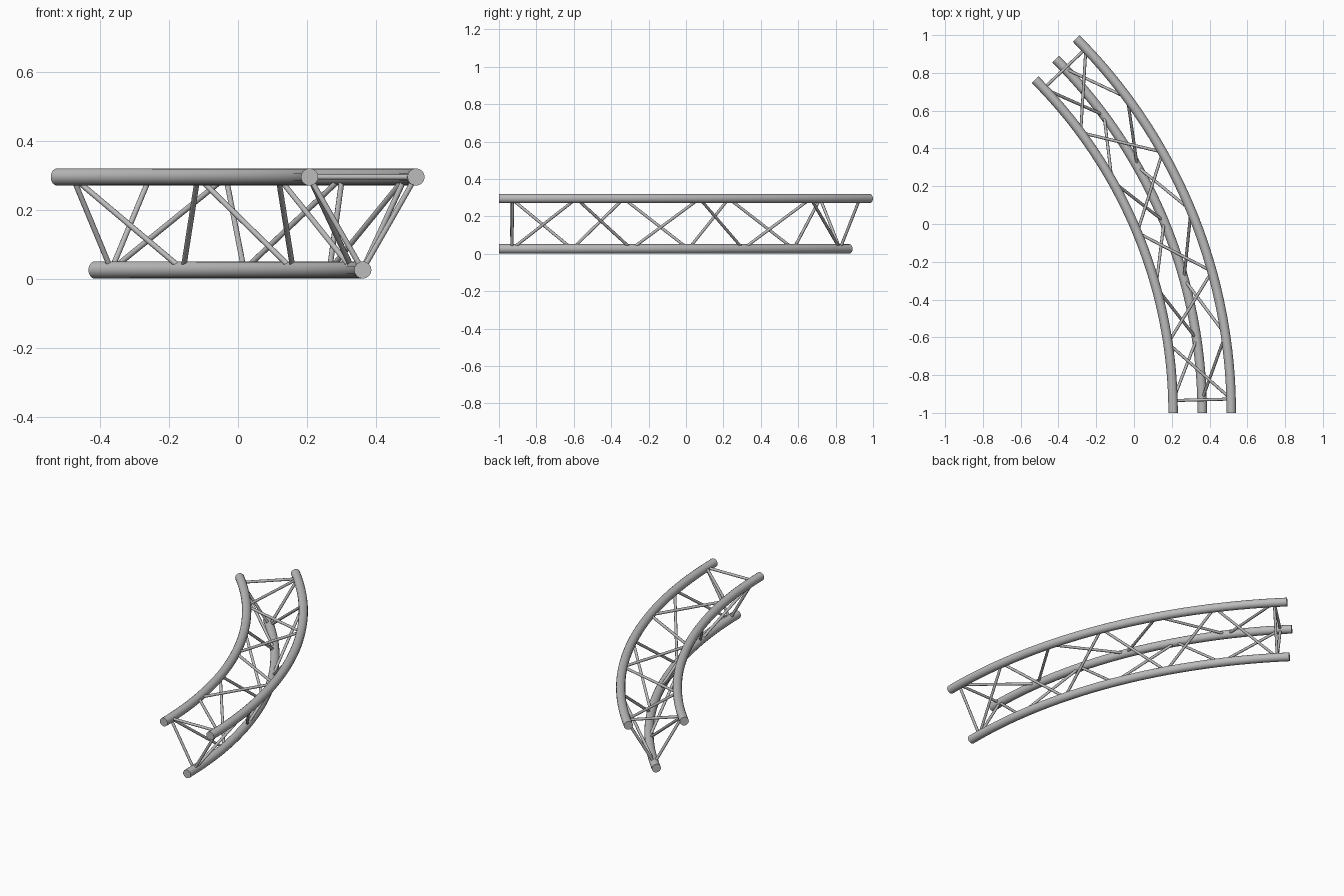
import bpy
from math import sin, cos, radians
from mathutils import Vector

cube = bpy.data.objects.get("Cube")
if cube:
    bpy.data.objects.remove(cube, do_unlink=True)

# Overall layout: three chords swept 45 degrees about one vertical axis
CENTRE = Vector((-2.288, -1.0, 0.0))
SWEEP = 45.0
CHORD_R, STRUT_R = 0.025, 0.008
INNER, OUTER, LOWER = (2.495, 0.295), (2.803, 0.295), (2.649, 0.026)  # radius, height
BAYS, INSET = 6, 1.5

metal = bpy.data.materials.new("brushed grey metal")
metal.use_nodes = True
grey = (0.5, 0.5, 0.5, 1.0)
metal.diffuse_color = grey
bsdf = metal.node_tree.nodes["Principled BSDF"]
bsdf.inputs["Base Color"].default_value = grey
bsdf.inputs["Roughness"].default_value = 0.5


def on_chord(chord, angle):
    radius, height = chord
    a = radians(angle)
    return CENTRE + Vector((radius * cos(a), radius * sin(a), height))


def tubes(name, paths, radius, resolution):
    """Capped round tubes along the given point paths, as one mesh."""
    curve = bpy.data.curves.new(name, "CURVE")
    curve.dimensions = "3D"
    curve.bevel_depth = radius
    curve.bevel_resolution = resolution
    curve.use_fill_caps = True
    for path in paths:
        spline = curve.splines.new("POLY")
        spline.points.add(len(path) - 1)
        for point, co in zip(spline.points, path):
            point.co = (*co, 1.0)
    obj = bpy.data.objects.new(name, curve)
    bpy.context.collection.objects.link(obj)
    bpy.ops.object.select_all(action="DESELECT")
    obj.select_set(True)
    bpy.context.view_layer.objects.active = obj
    bpy.ops.object.convert(target="MESH")
    obj = bpy.context.object
    obj.data.materials.clear()
    obj.data.materials.append(metal)
    bpy.ops.object.shade_smooth_by_angle(angle=radians(50))
    return obj


# Main chords
STEPS = 40
for name, chord in (("inner_top_chord", INNER), ("outer_top_chord", OUTER),
                    ("bottom_chord", LOWER)):
    arc = [on_chord(chord, SWEEP * i / STEPS) for i in range(STEPS + 1)]
    tubes(name, [arc], CHORD_R, 6)

# Zigzag bracing on each side, closed by a straight rung at both ends
angles = [INSET + (SWEEP - 2 * INSET) * i / BAYS for i in range(BAYS + 1)]
for name, first, second in (("top_bracing", OUTER, INNER),
                            ("inner_bracing", INNER, LOWER),
                            ("outer_bracing", LOWER, OUTER)):
    nodes = [on_chord(second if i % 2 else first, a) for i, a in enumerate(angles)]
    struts = list(zip(nodes, nodes[1:]))
    struts += [(on_chord(first, a), on_chord(second, a)) for a in (angles[0], angles[-1])]
    tubes(name, struts, STRUT_R, 3)
